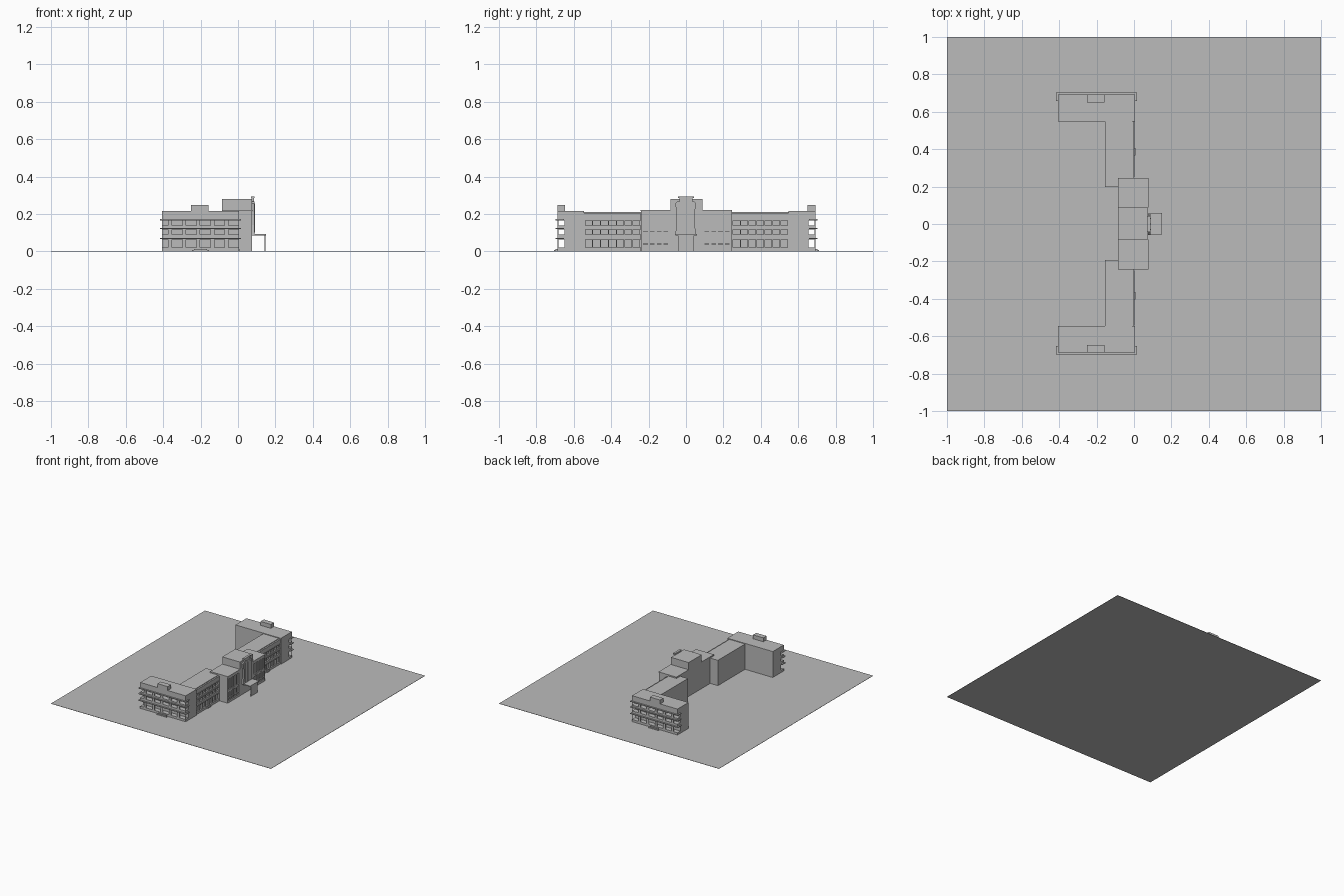
import bpy, bmesh

mat = bpy.data.materials.new("plain grey")
mat.diffuse_color = (0.5, 0.5, 0.5, 1)


def finish(name, bm):
    bmesh.ops.recalc_face_normals(bm, faces=bm.faces)
    me = bpy.data.meshes.new(name)
    bm.to_mesh(me)
    bm.free()
    me.materials.append(mat)
    ob = bpy.data.objects.new(name, me)
    bpy.context.collection.objects.link(ob)
    return ob


def boxes(name, items):
    """One object from boxes given as (x0, x1, y0, y1, z0, z1)."""
    bm = bmesh.new()
    for x0, x1, y0, y1, z0, z1 in items:
        vs = bmesh.ops.create_cube(bm, size=1)["verts"]
        for v in vs:
            v.co = ((x0 + x1) / 2 + v.co.x * (x1 - x0),
                    (y0 + y1) / 2 + v.co.y * (y1 - y0),
                    (z0 + z1) / 2 + v.co.z * (z1 - z0))
    return finish(name, bm)


def prism_x(name, outline, x0, x1):
    """Extrude a y/z outline along x."""
    bm = bmesh.new()
    f = bm.faces.new([bm.verts.new((x0, y, z)) for y, z in outline])
    r = bmesh.ops.extrude_face_region(bm, geom=[f])
    for v in r["geom"]:
        if isinstance(v, bmesh.types.BMVert):
            v.co.x = x1
    return finish(name, bm)


ROWS = [(0.02, 0.064), (0.09, 0.117), (0.138, 0.164)]     # window heights
SPANDRELS = [(0, 0.02), (0.064, 0.09), (0.117, 0.138), (0.164, 0.215)]

boxes("ground_plate", [(-1, 1, -1, 1, 0, 0.002)])

for s, side in ((-1, "south"), (1, "north")):
    def fl(x0, x1, y0, y1, z0, z1):
        a, b = sorted((s * y0, s * y1))
        return (x0, x1, a + 0.002, b + 0.002, z0, z1)

    # End wing: solid core, open corner strip and roof house
    boxes(side + "_wing_core", [fl(-0.407, 0.006, 0.547, 0.652, 0, 0.215)])
    boxes(side + "_wing_spandrels",
          [fl(-0.407, 0.006, 0.652, 0.690, a, b) for a, b in SPANDRELS])
    piers = []
    for k in range(6):
        x = -0.373 + 0.0755 * k
        for a, b in ROWS:
            piers.append(fl(x, min(x + 0.02, 0.006), 0.685, 0.690, a, b))
    boxes(side + "_wing_piers", piers)
    boxes(side + "_wing_sunshades",
          [fl(-0.418, 0.016, 0.655, 0.700, z, z + 0.006) for z in (0.066, 0.120, 0.166)])
    boxes(side + "_roof_house", [fl(-0.25, -0.157, 0.648, 0.690, 0.215, 0.247)])
    boxes(side + "_wing_steps", [fl(-0.235, -0.165, 0.690, 0.700, 0, 0.014),
                                 fl(-0.245, -0.155, 0.700, 0.708, 0, 0.007)])

    # Connecting range with its window screen
    boxes(side + "_range_core", [fl(-0.155, -0.012, 0.195, 0.547, 0, 0.210)])
    bars = [fl(-0.012, 0.0, 0.245, 0.547, a, min(b, 0.205)) for a, b in SPANDRELS]
    for k in range(8):
        y = 0.243 + 0.0425 * k
        for a, b in ROWS:
            bars.append(fl(-0.012, -0.001, y, y + 0.007, a, b))
    boxes(side + "_range_screen", bars)
    boxes(side + "_range_ledges",
          [fl(-0.005, 0.004, 0.25, 0.545, z, z + 0.004) for z in (0.068, 0.121, 0.167)])
    boxes(side + "_range_step", [fl(0, 0.008, 0.365, 0.405, 0, 0.012)])

    # Centre side bay with tall recessed windows
    boxes(side + "_bay_core", [fl(-0.085, 0.067, 0.085, 0.243, 0, 0.215)])
    frame = [fl(0.067, 0.075, 0.085, 0.243, 0, 0.02),
             fl(0.067, 0.075, 0.085, 0.243, 0.195, 0.215)]
    sills = []
    for k in range(5):
        y = 0.085 + 0.0365 * k
        frame.append(fl(0.067, 0.075, y, y + 0.012, 0.02, 0.195))
        if k < 4:
            for z in (0.036, 0.102):
                sills.append(fl(0.067, 0.076, y + 0.012, y + 0.0365, z, z + 0.006))
            sills.append(fl(0.067, 0.073, y + 0.012, y + 0.0365, 0.085, 0.102))
    boxes(side + "_bay_frame", frame)
    boxes(side + "_bay_sills", sills)
    boxes(side + "_bay_coping", [fl(-0.085, 0.078, 0.085, 0.244, 0.215, 0.221)])

# Central tall block
boxes("central_block", [(-0.085, 0.075, -0.083, 0.087, 0, 0.28)])

# Shaped panel on the front of the tall block
prism_x("entrance_panel",
        [(-0.058, 0.09), (-0.05, 0.14), (-0.05, 0.21), (-0.058, 0.255), (-0.045, 0.268),
         (0.045, 0.268), (0.054, 0.255), (0.047, 0.21), (0.047, 0.14), (0.054, 0.09)],
        0.075, 0.088)
boxes("panel_ribs", [(0.088, 0.092, y - 0.003, y + 0.003, 0.10, 0.255)
                     for y in (-0.03, 0.0, 0.03)])
boxes("panel_cap", [(0.072, 0.086, -0.035, 0.035, 0.268, 0.285),
                    (0.070, 0.088, -0.042, 0.042, 0.285, 0.294)])

# Entrance canopy and its upright slab
boxes("canopy_roof", [(0.075, 0.15, -0.055, 0.06, 0.085, 0.092)])
boxes("canopy_upright", [(0.142, 0.147, -0.042, 0.042, 0, 0.085)])
